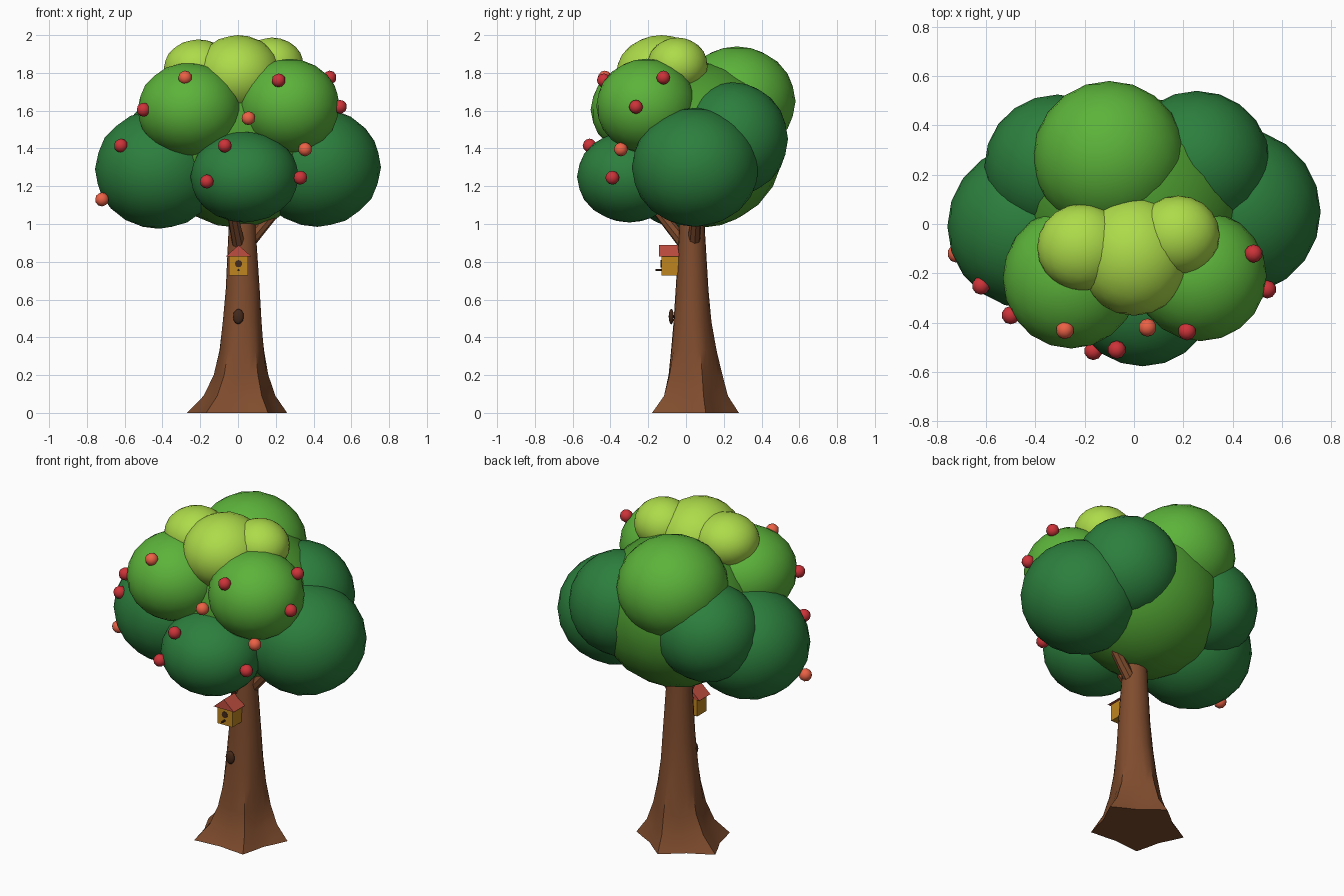
import bpy, bmesh, math
from mathutils import Vector

if "Cube" in bpy.data.objects:
    bpy.data.objects.remove(bpy.data.objects["Cube"])


def material(name, rgb):
    m = bpy.data.materials.new(name)
    m.diffuse_color = (*rgb, 1)
    m.use_nodes = True
    m.node_tree.nodes["Principled BSDF"].inputs["Base Color"].default_value = m.diffuse_color
    return m


DARK = material("dark_leaf", (0.025, 0.21, 0.047))
CORE = material("core_leaf", (0.075, 0.33, 0.03))
MID = material("mid_leaf", (0.107, 0.45, 0.043))
LIME = material("lime_leaf", (0.42, 0.71, 0.068))
BARK = material("bark", (0.215, 0.073, 0.027))
KNOT = material("dark_wood", (0.06, 0.022, 0.01))
RED = material("red_fruit", (0.6, 0.033, 0.04))
ORANGE = material("orange_fruit", (0.83, 0.12, 0.06))
WALL = material("house_wall", (0.52, 0.24, 0.015))
ROOF = material("house_roof", (0.52, 0.073, 0.05))


def finish(name, bm, mat, smooth=None):
    bmesh.ops.recalc_face_normals(bm, faces=bm.faces)
    me = bpy.data.meshes.new(name)
    bm.to_mesh(me)
    bm.free()
    me.materials.append(mat)
    ob = bpy.data.objects.new(name, me)
    bpy.context.collection.objects.link(ob)
    if smooth is not None:
        bpy.ops.object.select_all(action='DESELECT')
        ob.select_set(True)
        bpy.context.view_layer.objects.active = ob
        bpy.ops.object.shade_smooth_by_angle(angle=math.radians(smooth))
    return ob


def blob(name, loc, size, mat, sub=3):
    bm = bmesh.new()
    bmesh.ops.create_icosphere(bm, subdivisions=sub, radius=1)
    bmesh.ops.scale(bm, vec=size, verts=bm.verts)
    bmesh.ops.translate(bm, vec=loc, verts=bm.verts)
    return finish(name, bm, mat, 60)


def rod(name, a, b, r1, r2, mat, sides=8):
    a, b = Vector(a), Vector(b)
    bm = bmesh.new()
    bmesh.ops.create_cone(bm, cap_ends=True, segments=sides, radius1=r1, radius2=r2, depth=(b - a).length)
    ob = finish(name, bm, mat, 40)
    ob.location = (a + b) / 2
    ob.rotation_mode = 'QUATERNION'
    ob.rotation_quaternion = (b - a).to_track_quat('Z', 'Y')
    return ob


def loft(bm, rings):
    loops = [[bm.verts.new(p) for p in ring] for ring in rings]
    n = len(loops[0])
    for lo, hi in zip(loops, loops[1:]):
        for i in range(n):
            bm.faces.new((lo[i], lo[(i + 1) % n], hi[(i + 1) % n], hi[i]))
    bm.faces.new(loops[0][::-1])
    bm.faces.new(loops[-1])


# Trunk: five root ridges at the ground that fade into a round stem
# columns: z, centre x, centre y, radius x, radius y, ridge strength
sections = [
    (0.00, -0.005, 0.026, 0.279, 0.254, 1.0),
    (0.09, 0.008, 0.035, 0.200, 0.187, 0.9),
    (0.20, 0.016, 0.038, 0.152, 0.155, 0.65),
    (0.33, 0.020, 0.036, 0.124, 0.126, 0.35),
    (0.48, 0.022, 0.033, 0.105, 0.102, 0.12),
    (0.65, 0.025, 0.032, 0.090, 0.087, 0.0),
    (0.95, 0.022, 0.032, 0.073, 0.069, 0.0),
    (1.20, 0.020, 0.032, 0.065, 0.062, 0.0),
]
dips = (0.0, 0.18, 0.25, 0.18)  # ridge, slope, valley, slope
rings = []
for z, cx, cy, rx, ry, k in sections:
    ring = []
    for i in range(20):
        t = math.radians(90 + 18 * i)
        f = 1 - k * dips[i % 4]
        ring.append((cx + rx * f * math.cos(t), cy + ry * f * math.sin(t), z))
    rings.append(ring)
bm = bmesh.new()
loft(bm, rings)
finish("trunk", bm, BARK, 35)

# Branches and bark knot
rod("front_branch", (0.01, 0.02, 0.86), (-0.05, -0.22, 1.16), 0.036, 0.026, BARK)
rod("right_branch", (0.03, 0.04, 0.87), (0.25, 0.06, 1.13), 0.036, 0.026, BARK)
blob("bark_knot", (0.002, -0.078, 0.51), (0.029, 0.014, 0.041), KNOT, 2)

# Canopy
for name, loc, size, mat in [
    ("canopy_core", (0, 0.08, 1.42), (0.45, 0.44, 0.44), CORE),
    ("canopy_left", (-0.42, -0.01, 1.29), (0.337, 0.335, 0.315), DARK),
    ("canopy_right", (0.42, 0.05, 1.30), (0.337, 0.337, 0.315), DARK),
    ("canopy_front", (0.035, -0.30, 1.25), (0.287, 0.277, 0.242), DARK),
    ("canopy_back_right", (0.255, 0.25, 1.45), (0.297, 0.29, 0.30), DARK),
    ("canopy_back_left", (-0.31, 0.235, 1.42), (0.297, 0.29, 0.28), DARK),
    ("canopy_upper_left", (-0.255, -0.22, 1.605), (0.277, 0.285, 0.25), MID),
    ("canopy_upper_right", (0.27, -0.21, 1.625), (0.268, 0.265, 0.25), MID),
    ("canopy_upper_back", (-0.10, 0.27, 1.65), (0.31, 0.31, 0.29), MID),
    ("canopy_top", (0, -0.13, 1.79), (0.23, 0.242, 0.21), LIME),
    ("canopy_top_left", (-0.21, -0.095, 1.825), (0.183, 0.177, 0.152), LIME),
    ("canopy_top_right", (0.18, -0.045, 1.84), (0.168, 0.16, 0.147), LIME),
]:
    blob(name, loc, size, mat)

# Fruit
fruit = [
    (-0.62, -0.25, 1.415, RED), (-0.50, -0.37, 1.605, RED), (-0.28, -0.43, 1.775, ORANGE),
    (0.215, -0.435, 1.76, RED), (0.485, -0.12, 1.775, RED), (0.54, -0.265, 1.62, RED),
    (0.055, -0.42, 1.56, ORANGE), (0.355, -0.345, 1.395, ORANGE), (0.33, -0.39, 1.245, RED),
    (-0.07, -0.51, 1.415, RED), (-0.165, -0.515, 1.225, RED), (-0.72, -0.12, 1.13, ORANGE),
]
for i, (x, y, z, mat) in enumerate(fruit):
    blob(f"fruit_{i + 1}", (x, y, z), (0.037,) * 3, mat, 2)

# Birdhouse: box, gable roof, entrance hole and perch
bm = bmesh.new()
bmesh.ops.create_cube(bm, size=1)
bmesh.ops.scale(bm, vec=(0.102, 0.092, 0.11), verts=bm.verts)
bmesh.ops.translate(bm, vec=(0.003, -0.085, 0.782), verts=bm.verts)
finish("birdhouse_box", bm, WALL)

bm = bmesh.new()
gable = [(-0.065, 0.828), (0.071, 0.828), (0.003, 0.888)]
loft(bm, [[(x, y, z) for x, z in gable] for y in (-0.142, -0.036)])
finish("birdhouse_roof", bm, ROOF)

rod("birdhouse_hole", (0.003, -0.125, 0.79), (0.003, -0.134, 0.79), 0.019, 0.019, KNOT, 12)
rod("birdhouse_perch", (0.003, -0.125, 0.756), (0.003, -0.162, 0.756), 0.006, 0.006, KNOT, 6)
